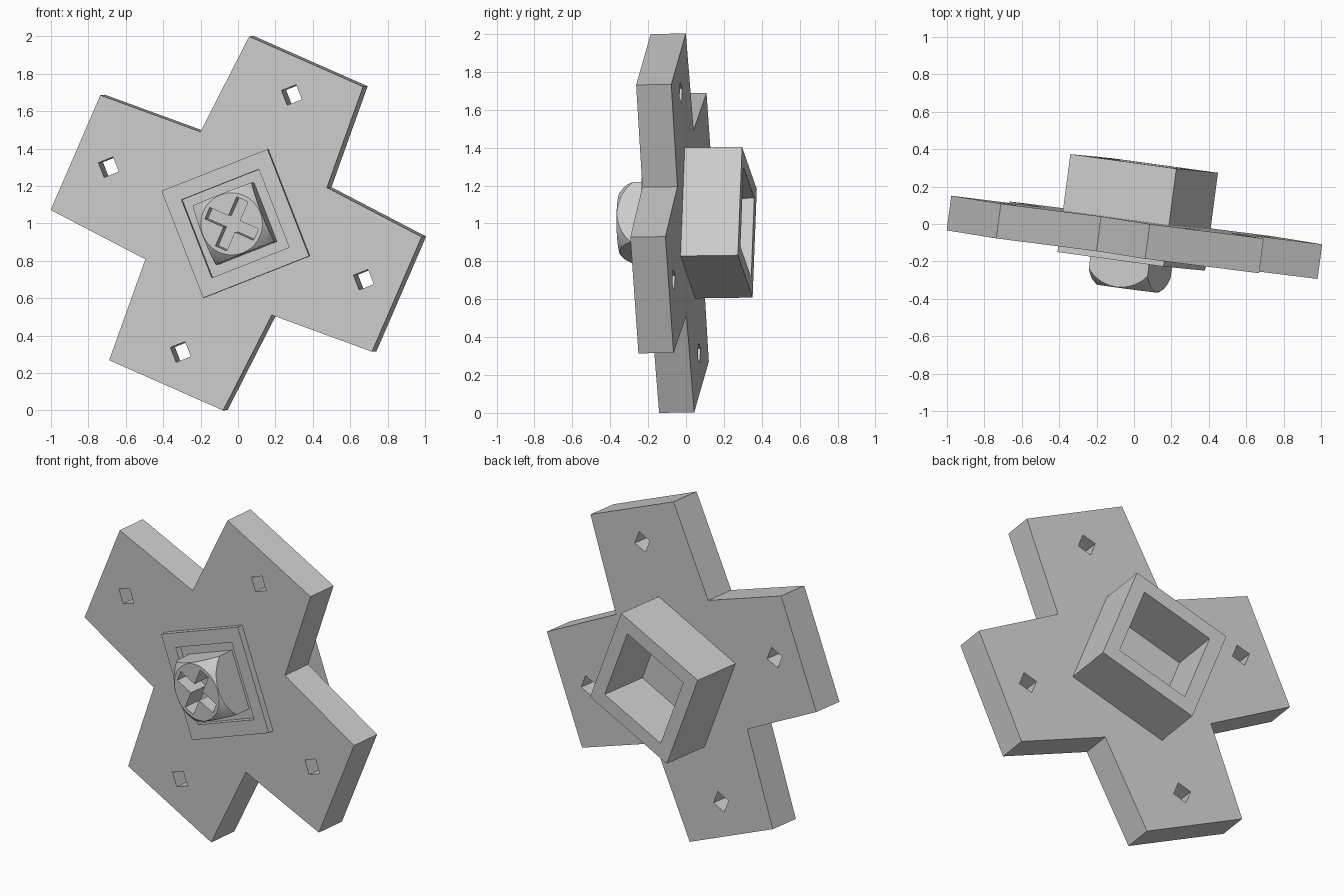
import bpy, bmesh
from math import sin, cos, tau, radians
from mathutils import Matrix, Vector

scene_cube = bpy.data.objects.get("Cube")
if scene_cube:
    bpy.data.objects.remove(scene_cube, do_unlink=True)

GREY = (0.6, 0.6, 0.6, 1)
grey = bpy.data.materials.new("light grey")
grey.use_nodes = True
grey.diffuse_color = GREY
grey.node_tree.nodes["Principled BSDF"].inputs["Base Color"].default_value = GREY


def ngon(sides, radius, cx=0, cy=0):
    return [(cx + radius * cos(tau * i / sides), cy + radius * sin(tau * i / sides))
            for i in range(sides)]


def loft(name, sections):
    """Closed solid through (outline, height) sections, lowest first."""
    bm = bmesh.new()
    rings = [[bm.verts.new((x, y, z)) for x, y in outline] for outline, z in sections]
    for a, b in zip(rings, rings[1:]):
        for i in range(len(a)):
            j = (i + 1) % len(a)
            bm.faces.new((a[i], a[j], b[j], b[i]))
    bm.faces.new(rings[0][::-1])
    bm.faces.new(rings[-1])
    bmesh.ops.recalc_face_normals(bm, faces=bm.faces)
    mesh = bpy.data.meshes.new(name)
    bm.to_mesh(mesh)
    bm.free()
    mesh.materials.append(grey)
    obj = bpy.data.objects.new(name, mesh)
    bpy.context.collection.objects.link(obj)
    return obj


def prism(name, outline, z0, z1):
    return loft(name, [(outline, z0), (outline, z1)])


def combine(obj, tool, operation="DIFFERENCE"):
    mod = obj.modifiers.new("shape", "BOOLEAN")
    mod.operation, mod.object, mod.solver = operation, tool, "EXACT"
    bpy.context.view_layer.objects.active = obj
    bpy.ops.object.modifier_apply(modifier=mod.name)
    bpy.data.objects.remove(tool, do_unlink=True)


def diamond(half_side):
    return ngon(4, half_side * 2 ** 0.5)


def cross(inner, half_width, length):
    points = []
    for turn in range(4):
        rot = Matrix.Rotation(tau * turn / 4, 2)
        for p in ((length, -half_width), (length, half_width), (inner, inner)):
            points.append(tuple(rot @ Vector(p)))
    return points


THICK = 0.187

# Cross-shaped plate with a square hole in each arm
plate = prism("cross_plate", cross(0.372, 0.335, 0.945), -THICK, 0)
for cx, cy in ngon(4, 0.75):
    combine(plate, prism("hole_cutter", ngon(4, 0.06, cx, cy), -0.4, 0.2))

# Open square socket behind, shallow square rim in front
socket = prism("rear_socket", diamond(0.307), -0.492, -THICK + 0.005)
combine(socket, prism("socket_cutter", diamond(0.224), -0.7, 0.1))
rim = prism("front_rim", diamond(0.307), -0.01, 0.036)
combine(rim, prism("rim_cutter", diamond(0.224), -0.3, 0.3))

# Square bolt head with rounded corners and a cross slot
bolt = prism("bolt_head", diamond(0.17), -0.02, 0.3)
dome = loft("dome_shape", [(ngon(64, r), z) for r, z in
                           ((0.26, -0.1), (0.26, 0.07), (0.24, 0.102),
                            (0.221, 0.13), (0.196, 0.158), (0.166, 0.183))])
combine(bolt, dome, "INTERSECT")
combine(bolt, prism("slot_cutter", cross(0.033, 0.033, 0.143), 0.06, 0.4))

# Tilt the whole assembly into its standing pose
front = Vector((-0.132, -1, -0.013)).normalized()
up = Vector((0.397, -0.064, 0.918))
up = (up - front * up.dot(front)).normalized()
pose = Matrix((up.cross(front), up, front)).transposed().to_4x4()
pose.translation = (-0.01, -0.164, 1.0)

for obj in (plate, socket, rim, bolt):
    obj.matrix_world = pose
    bpy.ops.object.select_all(action="DESELECT")
    obj.select_set(True)
    bpy.context.view_layer.objects.active = obj
    bpy.ops.object.shade_smooth_by_angle(angle=radians(30))
